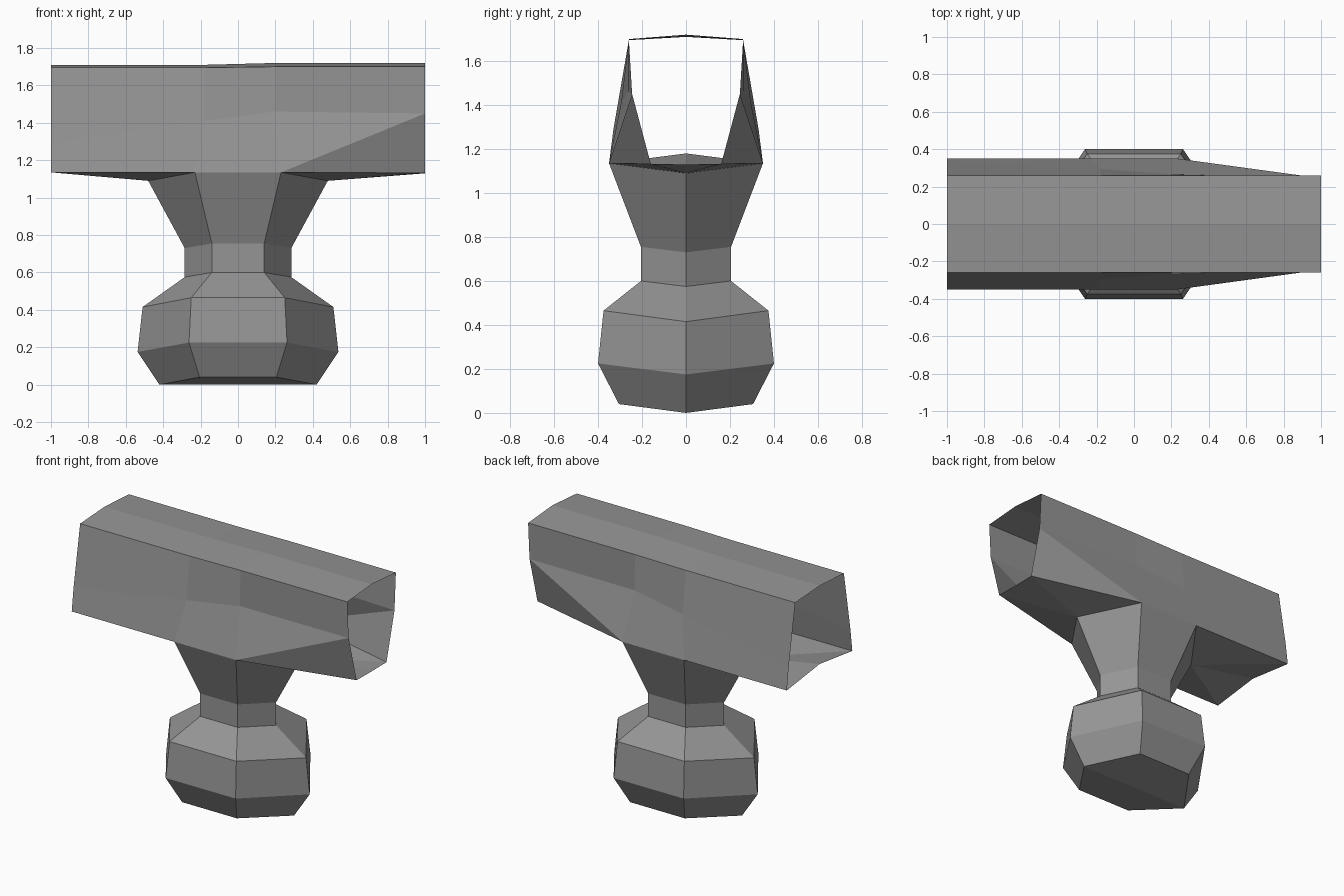
import bpy, bmesh

if "Cube" in bpy.data.objects:
    bpy.data.objects.remove(bpy.data.objects["Cube"])

grey = bpy.data.materials.new("plain grey")
grey.diffuse_color = (0.3, 0.3, 0.3, 1)
grey.use_nodes = True
grey.node_tree.nodes["Principled BSDF"].inputs["Base Color"].default_value = grey.diffuse_color


def half_object(name, strips, extra=()):
    """Skin rows of points into quads (front half), then mirror across y = 0."""
    bm = bmesh.new()
    for rows in strips:
        grid = [[bm.verts.new(p) for p in row] for row in rows]
        for a, b in zip(grid, grid[1:]):
            for i in range(len(a) - 1):
                bm.faces.new((a[i], a[i + 1], b[i + 1], b[i]))
    for pts in extra:
        bm.faces.new([bm.verts.new(p) for p in pts])
    bmesh.ops.remove_doubles(bm, verts=bm.verts, dist=0.001)
    bmesh.ops.recalc_face_normals(bm, faces=bm.faces)
    me = bpy.data.meshes.new(name)
    bm.to_mesh(me)
    bm.free()
    me.materials.append(grey)
    ob = bpy.data.objects.new(name, me)
    bpy.context.collection.objects.link(ob)
    m = ob.modifiers.new("mirror", 'MIRROR')
    m.use_axis = (False, True, False)
    return ob


# Six-sided pedestal: tip x, tip z, corner x, corner y, corner z for each ring
rings = [(0.42, 0.0, 0.205, 0.305, 0.04),
         (0.537, 0.175, 0.262, 0.40, 0.225),
         (0.51, 0.415, 0.25, 0.375, 0.465),
         (0.285, 0.575, 0.14, 0.205, 0.60),
         (0.285, 0.73, 0.14, 0.205, 0.755),
         (0.48, 1.09, 0.23, 0.35, 1.135)]
rows = [[(-t, 0, tz), (-c, -y, cz), (c, -y, cz), (t, 0, tz)]
        for t, tz, c, y, cz in rings]
half_object("pedestal", [rows], [rows[0]])

# Open tube on top: ridge, shoulder, wall middle and lower corner per station
ridge = [(-1, 0, 1.71), (-0.18, 0, 1.71), (0.2, 0, 1.72), (1, 0, 1.72)]
shoulder = [(-1, -0.26, 1.695), (-0.18, -0.26, 1.695), (0.2, -0.26, 1.70), (1, -0.26, 1.70)]
middle = [(-1, -0.33, 1.29), (-0.18, -0.295, 1.41), (0.2, -0.265, 1.46), (1, -0.245, 1.45)]
corner = [(-1, -0.35, 1.135), rows[-1][1], rows[-1][2], (1, -0.16, 1.132)]
tip_l, tip_r = rows[-1][0], rows[-1][3]
half_object("tube", [[ridge, shoulder, middle], [middle[:3], corner[:3]]], [
    # sloping wall panel at the right end
    (middle[2], corner[2], middle[3]),
    (corner[2], corner[3], middle[3]),
    # floor panels either side of the pedestal
    (corner[0], corner[1], tip_l),
    (corner[0], tip_l, (-1, 0, 1.18)),
    (corner[2], tip_r, corner[3]),
    (tip_r, (1, 0, 1.13), corner[3]),
])
